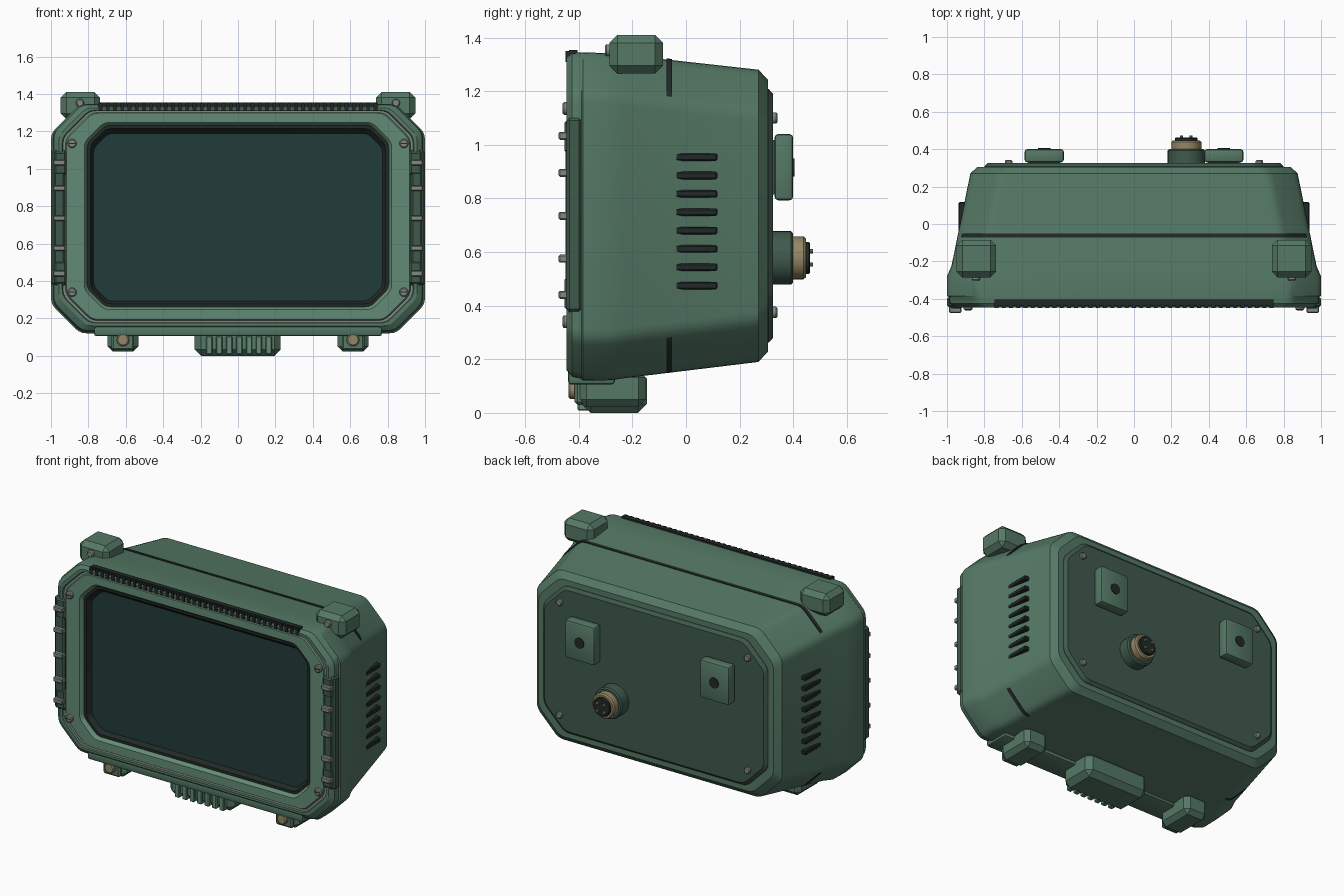
import bpy, bmesh
from math import pi, cos, sin, radians
from mathutils import Vector


def material(name, rgb):
    m = bpy.data.materials.new(name)
    m.diffuse_color = (*rgb, 1)
    return m


GREEN = material("green_paint", (0.09, 0.19, 0.13))
LIGHT = material("light_green", (0.125, 0.26, 0.18))
DEEP = material("deep_green", (0.05, 0.10, 0.073))
BLACK = material("black_rubber", (0.015, 0.022, 0.02))
GLASS = material("dark_glass", (0.015, 0.045, 0.041))
STEEL = material("steel", (0.22, 0.25, 0.22))
BRASS = material("brass", (0.30, 0.24, 0.13))


def finish(name, bm, mat):
    bmesh.ops.recalc_face_normals(bm, faces=bm.faces)
    me = bpy.data.meshes.new(name)
    bm.to_mesh(me)
    bm.free()
    me.materials.append(mat)
    ob = bpy.data.objects.new(name, me)
    bpy.context.collection.objects.link(ob)
    return ob


def octagon(w, lo, hi, c, seg=3):
    """Rectangle with cut corners, each of the eight corners slightly rounded."""
    raw = [(w, lo + c), (w, hi - c), (w - c, hi), (c - w, hi),
           (-w, hi - c), (-w, lo + c), (c - w, lo), (w - c, lo)]
    p = [Vector(q) for q in raw]
    r, out = min(0.035, c * 0.3), []
    for i, v in enumerate(p):
        a = v + (p[i - 1] - v).normalized() * r
        b = v + (p[(i + 1) % 8] - v).normalized() * r
        for k in range(seg + 1):
            t = k / seg
            out.append(a * (1 - t) ** 2 + v * 2 * t * (1 - t) + b * t * t)
    return out


def loft(name, rings, mat, caps=True, loop=False):
    """Skin a list of (y, xz outline) rings."""
    bm = bmesh.new()
    vs = [[bm.verts.new((q[0], y, q[1])) for q in pts] for y, pts in rings]
    pairs = list(zip(vs, vs[1:])) + ([(vs[-1], vs[0])] if loop else [])
    for a, b in pairs:
        for i in range(len(a)):
            j = (i + 1) % len(a)
            bm.faces.new((a[i], a[j], b[j], b[i]))
    if caps and not loop:
        bm.faces.new(vs[0])
        bm.faces.new(vs[-1])
    return finish(name, bm, mat)


def shell(name, sections, mat, **kw):
    return loft(name, [(s[0], octagon(*s[1:])) for s in sections], mat, **kw)


def turned(name, x, z, profile, mat, n=20):
    """Round part along y from (y, radius) pairs."""
    rings = [(y, [(x + r * cos(2 * pi * i / n), z + r * sin(2 * pi * i / n)) for i in range(n)])
             for y, r in profile]
    return loft(name, rings, mat)


def boxes(name, spans, mat, bevel=0.0, seg=1):
    """One object from (x0, x1, y0, y1, z0, z1) spans."""
    bm = bmesh.new()
    for x0, x1, y0, y1, z0, z1 in spans:
        for v in bmesh.ops.create_cube(bm, size=1)["verts"]:
            v.co = ((x0 + x1) / 2 + v.co.x * (x1 - x0),
                    (y0 + y1) / 2 + v.co.y * (y1 - y0),
                    (z0 + z1) / 2 + v.co.z * (z1 - z0))
    if bevel:
        bmesh.ops.bevel(bm, geom=bm.edges[:], offset=bevel, segments=seg, profile=0.5,
                        affect='EDGES', clamp_overlap=True)
    return finish(name, bm, mat)


def side(s, x0, x1):
    return min(s * x0, s * x1), max(s * x0, s * x1)


# Tapered housing with stepped front rim and chamfered back edge
shell("housing", [
    (-0.432, 0.920, 0.190, 1.300, 0.14),
    (-0.432, 0.934, 0.179, 1.309, 0.143),
    (-0.446, 0.940, 0.174, 1.314, 0.145),
    (-0.446, 0.958, 0.160, 1.326, 0.148),
    (-0.425, 0.985, 0.135, 1.342, 0.15),
    (-0.390, 0.990, 0.127, 1.345, 0.15),
    (-0.385, 1.000, 0.120, 1.345, 0.155),
    (-0.280, 1.000, 0.122, 1.341, 0.155),
    (-0.225, 0.976, 0.130, 1.335, 0.155),
    (0.270, 0.875, 0.190, 1.280, 0.155),
    (0.305, 0.838, 0.228, 1.243, 0.15),
    (0.305, 0.780, 0.280, 1.190, 0.145)], GREEN, caps=False)

# Lighter bezel frame running down into the screen recess
shell("bezel_frame", [
    (-0.400, 0.800, 0.268, 1.224, 0.095),
    (-0.432, 0.812, 0.257, 1.238, 0.10),
    (-0.442, 0.822, 0.247, 1.248, 0.105),
    (-0.442, 0.918, 0.193, 1.297, 0.14),
    (-0.430, 0.924, 0.187, 1.302, 0.14)], LIGHT, caps=False)
shell("bezel_bead", [(-0.436, 0.924, 0.188, 1.301, 0.14), (-0.436, 0.936, 0.177, 1.311, 0.143)],
      STEEL, caps=False)

# Screen and its gasket
shell("screen_gasket", [
    (-0.375, 0.812, 0.255, 1.238, 0.10), (-0.418, 0.808, 0.260, 1.235, 0.10),
    (-0.418, 0.788, 0.278, 1.215, 0.085), (-0.375, 0.765, 0.298, 1.178, 0.075)],
    BLACK, loop=True)
shell("screen", [(-0.36, 0.785, 0.28, 1.20, 0.08), (-0.387, 0.785, 0.28, 1.20, 0.08)], GLASS)

# Rear cover, and the dark seam over the top, bottom and corners
shell("rear_cover", [(0.29, 0.80, 0.262, 1.208, 0.15), (0.308, 0.80, 0.262, 1.208, 0.15),
                     (0.325, 0.782, 0.28, 1.19, 0.145)], DEEP)
shell("case_seam", [(-0.072, 0.932, 0.149, 1.322, 0.138), (-0.052, 0.928, 0.151, 1.320, 0.138)], BLACK)

# Finned strip along the top of the bezel
fins = [(-0.745, 0.745, -0.436, -0.405, 1.305, 1.354)]
for i in range(39):
    x = -0.735 + i * 1.47 / 38
    fins.append((x - 0.010, x + 0.010, -0.449, -0.41, 1.309, 1.35))
boxes("top_fin_strip", fins, BLACK)

# Bottom lip and ribbed centre latch
boxes("bottom_lip", [(-0.77, 0.77, -0.44, -0.265, 0.105, 0.17)], GREEN, 0.014, 2)
boxes("latch_block", [(-0.232, 0.228, -0.39, -0.145, 0.0, 0.16)], GREEN, 0.034)
ribs = [(-0.170 + i * 0.053, -0.136 + i * 0.053, -0.405, -0.30, 0.008, 0.105) for i in range(7)]
boxes("latch_ribs", ribs, LIGHT, 0.005)

for s, tag in ((-1, "left"), (1, "right")):
    # Top corner bumpers with a front screw tab
    boxes(f"bumper_{tag}", [(*side(s, 0.737, 0.948), -0.285, -0.085, 1.265, 1.41)], GREEN, 0.03)
    turned(f"bumper_screw_{tag}", s * 0.845, 1.352, [(-0.27, 0.022), (-0.297, 0.022), (-0.303, 0.016)], STEEL)

    # Side grips: bar, thick ends and cross lugs
    boxes(f"grip_bar_{tag}", [(*side(s, 0.925, 0.985), -0.450, -0.40, 0.385, 1.09)], DEEP, 0.01)
    boxes(f"grip_ends_{tag}", [(*side(s, 0.91, 0.992), -0.453, -0.40, a, a + 0.14)
                               for a in (0.375, 0.96)], DEEP, 0.018)
    boxes(f"grip_rail_{tag}", [(*side(s, 0.965, 0.999), -0.445, -0.39, 0.378, 1.10)], DEEP, 0.01)
    boxes(f"grip_lugs_{tag}", [(*side(s, 0.922, 0.988), -0.475, -0.44, z - 0.015, z + 0.015)
                               for z in (0.44, 0.575, 0.735, 0.895, 1.033)], STEEL, 0.005)

    # Side vents
    boxes(f"vents_{tag}", [(*side(s, 0.88, 0.938), -0.04, 0.117, z - 0.014, z + 0.014)
                           for z in [0.475 + i * 0.0684 for i in range(8)]], BLACK, 0.005)

    # Feet with thumb knobs
    boxes(f"foot_{tag}", [(*side(s, 0.532, 0.698), -0.40, -0.15, 0.022, 0.16)], GREEN, 0.028)
    boxes(f"foot_tab_{tag}", [(*side(s, 0.555, 0.675), -0.415, -0.38, 0.03, 0.12)], GREEN, 0.01)
    turned(f"foot_knob_{tag}", s * 0.615, 0.085, [(-0.40, 0.034), (-0.432, 0.034), (-0.438, 0.027)], BRASS)

    # Bezel and rear cover screws
    for z, zr, row in ((0.34, 0.375, "lower"), (1.135, 1.10, "upper")):
        turned(f"bezel_screw_{row}_{tag}", s * 0.887, z,
               [(-0.43, 0.024), (-0.455, 0.024), (-0.46, 0.018)], STEEL)
        boxes(f"bezel_slot_{row}_{tag}", [(s * 0.887 - 0.016, s * 0.887 + 0.016, -0.4615, -0.453,
                                           z - 0.003, z + 0.003)], BLACK)
        turned(f"rear_screw_{row}_{tag}", s * 0.67, zr,
               [(0.32, 0.021), (0.336, 0.021), (0.341, 0.016)], STEEL)

    # Rear mounting pads with a dark socket
    boxes(f"mount_pad_{tag}", [(s * 0.48 - 0.105, s * 0.48 + 0.105, 0.33, 0.40, 0.793, 1.04)],
          GREEN, 0.014, 2)
    boxes(f"mount_spacer_{tag}", [(s * 0.48 - 0.085, s * 0.48 + 0.085, 0.31, 0.36, 0.815, 1.018)], DEEP)
    turned(f"mount_socket_{tag}", s * 0.48, 0.915, [(0.38, 0.034), (0.405, 0.034)], BLACK)

# Rear cable connector with pins
cx, cz = 0.28, 0.578
turned("connector_base", cx, cz, [(0.31, 0.10), (0.392, 0.10), (0.40, 0.092)], DEEP, 32)
turned("connector_collar", cx, cz, [(0.39, 0.08), (0.438, 0.08), (0.447, 0.072)], BRASS, 32)
turned("connector_core", cx, cz, [(0.43, 0.06), (0.458, 0.06), (0.463, 0.055)], BLACK, 32)
for i in range(4):
    a = pi / 4 + i * pi / 2
    turned(f"connector_pin_{i}", cx + 0.035 * cos(a), cz + 0.035 * sin(a),
           [(0.45, 0.008), (0.474, 0.008)], STEEL, 10)

# Smooth rounded areas while keeping hard edges
bpy.ops.object.select_all(action='SELECT')
bpy.context.view_layer.objects.active = bpy.data.objects["housing"]
bpy.ops.object.shade_smooth_by_angle(angle=radians(28))
